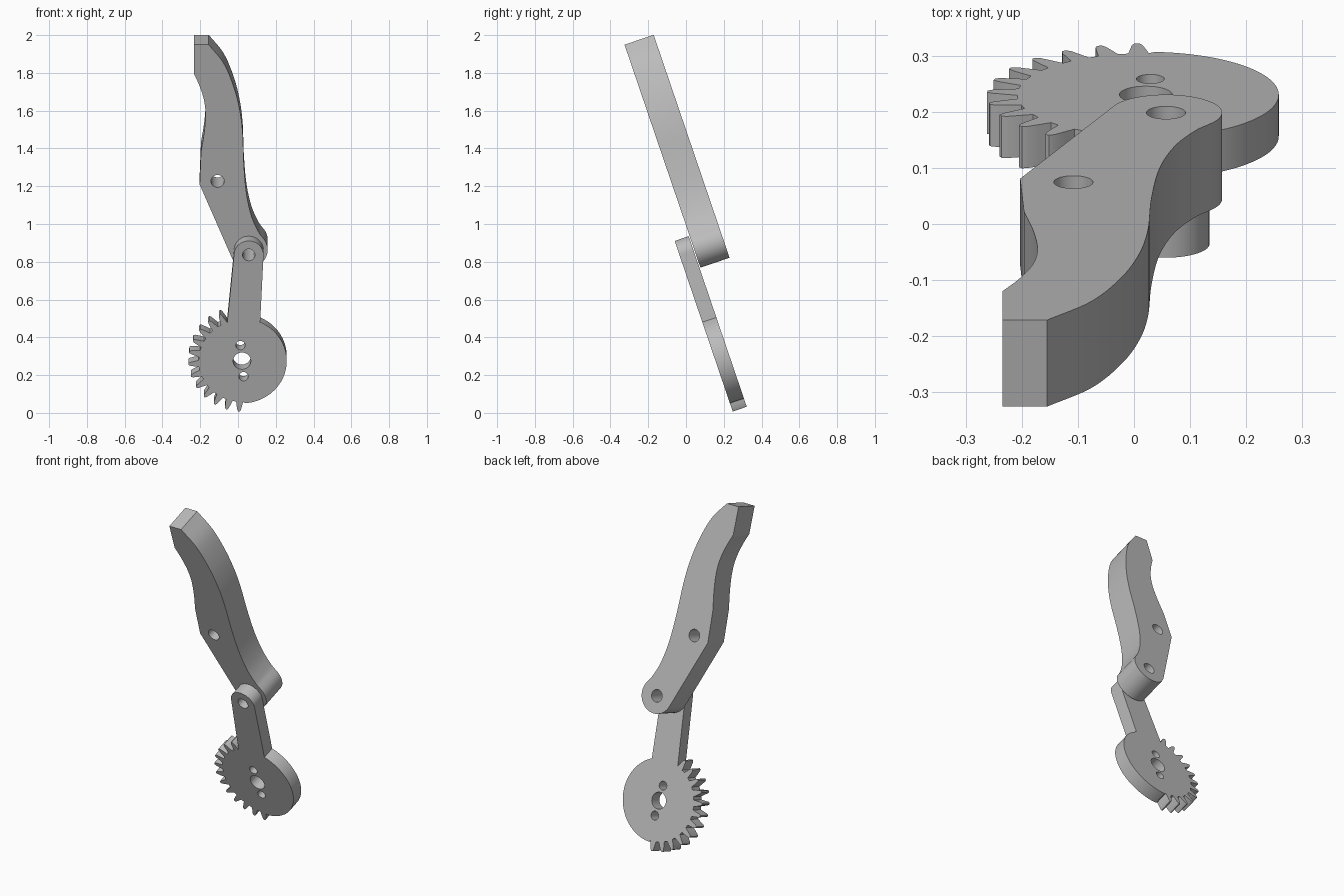
import bpy, bmesh
from math import radians, sin, cos, pi
from mathutils import Vector

cube = bpy.data.objects.get("Cube")
if cube:
    bpy.data.objects.remove(cube)

TILT = radians(18.8)
PIVOT = (0.057, 0.803)
HUB = (0.021, 0.21)

mat = bpy.data.materials.new("plain_grey")
mat.use_nodes = True
grey = (0.5, 0.5, 0.5, 1)
mat.diffuse_color = grey
mat.node_tree.nodes["Principled BSDF"].inputs["Base Color"].default_value = grey


def arc(center, r, start, end, steps):
    """Points on an arc, angles in degrees."""
    angles = [radians(start + (end - start) * i / steps) for i in range(steps + 1)]
    return [(center[0] + r * cos(a), center[1] + r * sin(a)) for a in angles]


def smooth(points, steps=6):
    """Catmull-Rom curve through the points."""
    p = [Vector(q) for q in points]
    p = [p[0] * 2 - p[1]] + p + [p[-1] * 2 - p[-2]]
    out = []
    for a, b, c, d in zip(p, p[1:], p[2:], p[3:]):
        for i in range(steps):
            t = i / steps
            out.append((b * 2 + (c - a) * t + (a * 2 - b * 5 + c * 4 - d) * t ** 2
                        + (b * 3 - a - c * 3 + d) * t ** 3) / 2)
    return [tuple(q) for q in out] + [tuple(points[-1])]


def plate(name, outline, holes, front, back):
    """Tilted flat plate with round through holes."""
    curve = bpy.data.curves.new(name, "CURVE")
    curve.dimensions = "2D"
    curve.fill_mode = "BOTH"
    curve.extrude = (back - front) / 2
    for loop in [outline] + [arc(c, r, 0, 350, 35) for c, r in holes]:
        spline = curve.splines.new("POLY")
        spline.points.add(len(loop) - 1)
        for pt, (x, y) in zip(spline.points, loop):
            pt.co = (x, y, 0, 1)
        spline.use_cyclic_u = True
    ob = bpy.data.objects.new(name, curve)
    bpy.context.collection.objects.link(ob)
    mid = (front + back) / 2
    ob.location = (0, mid * cos(TILT), mid * sin(TILT))
    ob.rotation_euler = (pi / 2 + TILT, 0, 0)
    bpy.ops.object.select_all(action="DESELECT")
    ob.select_set(True)
    bpy.context.view_layer.objects.active = ob
    bpy.ops.object.convert(target="MESH")
    ob = bpy.context.object
    bm = bmesh.new()
    bm.from_mesh(ob.data)
    bmesh.ops.remove_doubles(bm, verts=bm.verts, dist=0.0001)
    bmesh.ops.recalc_face_normals(bm, faces=bm.faces)
    bm.to_mesh(ob.data)
    bm.free()
    ob.data.materials.clear()
    ob.data.materials.append(mat)
    bpy.ops.object.shade_smooth_by_angle(angle=radians(25))
    return ob


# Curved finger: rounded knuckle, outer curve, blunt tip, inner hollow, heel corner
knuckle = arc(PIVOT, 0.1, -157, 40, 28)
outer = smooth([knuckle[-1], (0.108, 0.905), (0.072, 0.99), (0.045, 1.115), (0.031, 1.28),
                (0.025, 1.45), (0.01, 1.58), (-0.021, 1.71), (-0.075, 1.845), (-0.155, 1.95)])
inner = smooth([(-0.234, 1.79), (-0.204, 1.72), (-0.18, 1.64), (-0.172, 1.56),
                (-0.179, 1.46), (-0.196, 1.35)])
finger = knuckle + outer[1:] + [(-0.234, 1.95)] + inner + [(-0.203, 1.168)]
plate("finger", finger, [(PIVOT, 0.035), ((-0.108, 1.187), 0.035)], 0.32, 0.483)

# Gear lever: link arm end, toothed sector, plain round sector
lever = arc(PIVOT, 0.078, -3, 177, 24)
PITCH = 360 / 26
for i in range(12):
    mid = 114.5 + i * PITCH
    for r, off in ((0.229, -4.6), (0.252, -3.2), (0.274, -2), (0.283, -0.9),
                   (0.283, 0.9), (0.274, 2), (0.252, 3.2), (0.229, 4.6)):
        lever += arc(HUB, r, mid + off, mid + off, 1)[:1]
lever += arc(HUB, 0.237, 274, 426, 48)
small = [((HUB[0] + k * -0.008, HUB[1] + k * 0.087), 0.025) for k in (-1, 1)]
plate("gear_lever", lever, [(PIVOT, 0.033), (HUB, 0.047)] + small, 0.2365, 0.315)
